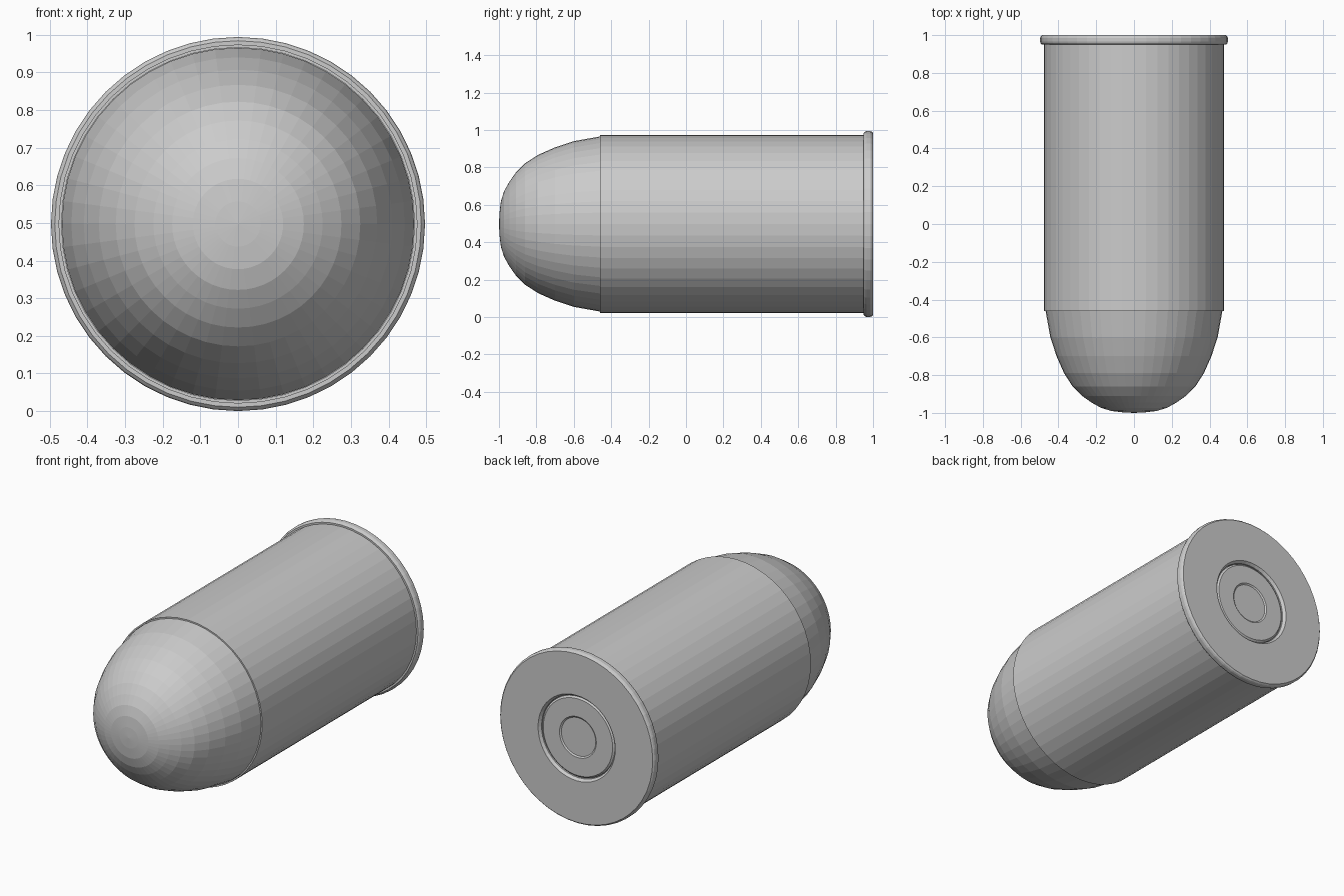
import bpy, bmesh, math

SIDES = 48
AXIS_Z = 0.497

if "Cube" in bpy.data.objects:
    bpy.data.objects.remove(bpy.data.objects["Cube"], do_unlink=True)

metal = bpy.data.materials.new("grey_metal")
metal.use_nodes = True
grey = (0.6, 0.6, 0.6, 1)
metal.diffuse_color = grey
metal.node_tree.nodes["Principled BSDF"].inputs["Base Color"].default_value = grey


def lathe(name, profile):
    """Spin (y, radius) points around the long axis."""
    bm = bmesh.new()
    verts = [bm.verts.new((r, y, 0)) for y, r in profile]
    edges = [bm.edges.new(pair) for pair in zip(verts, verts[1:])]
    bmesh.ops.spin(bm, geom=verts + edges, cent=(0, 0, 0), axis=(0, 1, 0),
                   angle=math.tau, steps=SIDES)
    bmesh.ops.remove_doubles(bm, verts=bm.verts, dist=0.0002)
    bmesh.ops.recalc_face_normals(bm, faces=bm.faces)
    mesh = bpy.data.meshes.new(name)
    bm.to_mesh(mesh)
    bm.free()
    mesh.materials.append(metal)
    obj = bpy.data.objects.new(name, mesh)
    obj.location.z = AXIS_Z
    bpy.context.collection.objects.link(obj)
    return obj


# Rounded nose, tucked inside the mouth of the case
lathe("nose", [(-1, 0), (-0.997, 0.06), (-0.99, 0.12), (-0.973, 0.175),
               (-0.945, 0.225), (-0.91, 0.275), (-0.86, 0.325),
               (-0.79, 0.37), (-0.7, 0.41), (-0.6, 0.443),
               (-0.46, 0.468), (-0.4, 0.468), (-0.4, 0)])

# Case with rounded rim and a shallow pocket in the back
lathe("case", [(-0.4, 0), (-0.4, 0.469), (-0.46, 0.469), (-0.46, 0.477),
               (0.95, 0.477), (0.95, 0.487), (0.957, 0.494), (0.966, 0.497),
               (0.984, 0.497), (0.993, 0.494), (1, 0.487),
               (1, 0.247), (0.985, 0.235), (0.96, 0.235), (0.96, 0)])

# Inset cap with a dented centre
lathe("cap", [(0.955, 0), (0.955, 0.232), (0.98, 0.232), (0.988, 0.222),
              (0.988, 0.118), (0.982, 0.11), (0.982, 0)])
